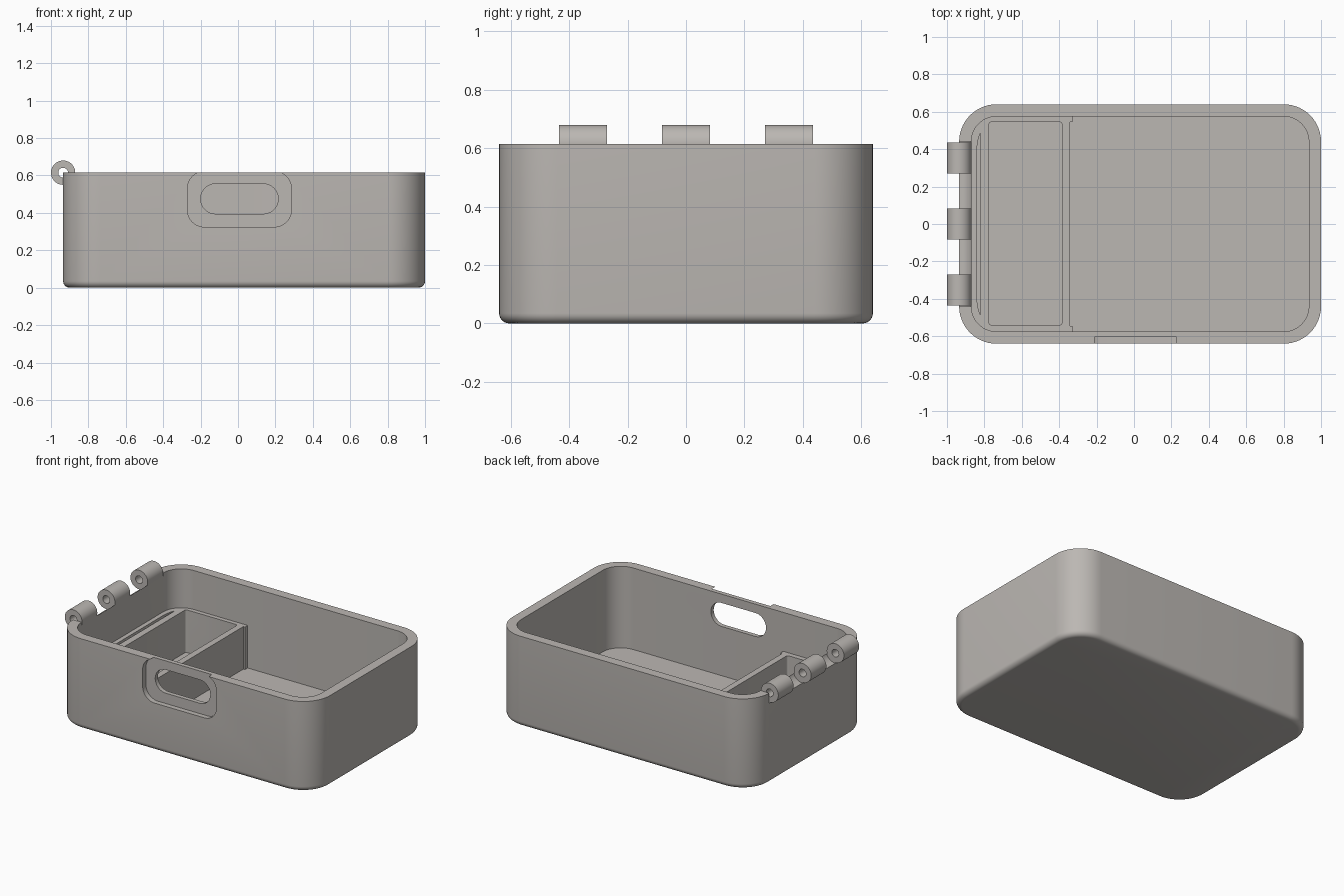
import bpy, bmesh, math
from mathutils import Matrix

if "Cube" in bpy.data.objects:
    bpy.data.objects.remove(bpy.data.objects["Cube"])

grey = bpy.data.materials.new("warm grey plastic")
grey.diffuse_color = (0.50, 0.475, 0.45, 1)
grey.use_nodes = True
grey.node_tree.nodes["Principled BSDF"].inputs["Base Color"].default_value = grey.diffuse_color


def rounded(x0, x1, y0, y1, r, n=14):
    """Outline of a rounded rectangle, counter-clockwise."""
    pts = []
    for i, (cx, cy) in enumerate([(x1 - r, y1 - r), (x0 + r, y1 - r),
                                  (x0 + r, y0 + r), (x1 - r, y0 + r)]):
        for k in range(n + 1):
            a = math.pi / 2 * (i + k / n)
            pts.append((cx + r * math.cos(a), cy + r * math.sin(a)))
    return pts


def loft(name, layers, matrix=None, closed=False):
    """Skin a list of (outline, z); cap both ends or join them in a ring."""
    bm = bmesh.new()
    rings = [[bm.verts.new((x, y, z)) for x, y in pts] for pts, z in layers]
    pairs = list(zip(rings, rings[1:]))
    if closed:
        pairs.append((rings[-1], rings[0]))
    else:
        bm.faces.new(rings[0])
        bm.faces.new(rings[-1])
    for a, b in pairs:
        for i in range(len(a)):
            j = (i + 1) % len(a)
            bm.faces.new((a[i], a[j], b[j], b[i]))
    if matrix:
        bm.transform(matrix)
    bmesh.ops.recalc_face_normals(bm, faces=bm.faces)
    me = bpy.data.meshes.new(name)
    bm.to_mesh(me)
    bm.free()
    me.materials.append(grey)
    ob = bpy.data.objects.new(name, me)
    bpy.context.collection.objects.link(ob)
    return ob


def prism(name, outline, z0, z1, matrix=None):
    return loft(name, [(outline, z0), (outline, z1)], matrix)


def rect(x0, x1, y0, y1):
    return [(x0, y0), (x1, y0), (x1, y1), (x0, y1)]


def circle(r, n=40):
    return [(r * math.cos(2 * math.pi * i / n), r * math.sin(2 * math.pi * i / n))
            for i in range(n)]


def activate(ob):
    bpy.ops.object.select_all(action='DESELECT')
    ob.select_set(True)
    bpy.context.view_layer.objects.active = ob


def cut(ob, cutter):
    cutter.hide_render = True
    mod = ob.modifiers.new("cut", 'BOOLEAN')
    mod.operation, mod.solver, mod.object = 'DIFFERENCE', 'EXACT', cutter
    activate(ob)
    bpy.ops.object.modifier_apply(modifier=mod.name)
    bpy.data.objects.remove(cutter)


def smooth(ob):
    activate(ob)
    bpy.ops.object.shade_smooth_by_angle(angle=math.radians(30))


# Box dimensions
X0, X1, Y, TOP, R = -0.935, 1.0, 0.64, 0.615, 0.2
WALL, FLOOR = 0.065, 0.06
HX, HR = X0, 0.065          # hinge axis and knuckle radius


def inset(d):
    return rounded(X0 + d, X1 - d, -Y + d, Y - d, R - d)


# Open box with a rounded bottom edge
f = 0.035
layers = [(inset(f * (1 - math.sin(a))), f * (1 - math.cos(a)))
          for a in [math.pi / 2 * k / 6 for k in range(7)]]
layers += [(inset(0), TOP), (inset(WALL), TOP), (inset(WALL), FLOOR)]
box = loft("box_shell", layers)

# Front finger recess, through slot, and clearance along the hinge
front = Matrix.Rotation(math.pi / 2, 4, 'X')      # outline (x, z), depth = -y
cut(box, prism("recess_cutter", rounded(-0.27, 0.285, 0.325, 0.621, 0.09), 0.605, 0.8, front))
cut(box, prism("slot_cutter", rounded(-0.2, 0.215, 0.395, 0.555, 0.0799), 0.5, 0.8, front))
cut(box, prism("hinge_clearance", circle(0.068), -0.44, 0.44,
               Matrix.Translation((HX, 0, TOP)) @ front))
smooth(box)

# Side compartment: deep pocket plus a narrow curved slot
tray = prism("side_compartment", inset(WALL - 0.012), 0.03, 0.35)
cut(tray, prism("end_cutter", rect(-0.33, 1.2, -0.8, 0.8), -0.1, 0.6))
cut(tray, prism("face_cutter", rect(-0.342, 1.2, -0.545, 0.545), -0.1, 0.6))
cut(tray, prism("pocket_cutter", rounded(-0.775, -0.385, -0.54, 0.545, 0.012, 4), -0.1, 0.6))
slot = [(-0.82, -0.49), (-0.82, 0.49), (-0.828, 0.47), (-0.836, 0.44), (-0.84, 0.4),
        (-0.84, -0.4), (-0.836, -0.44), (-0.828, -0.47)]
cut(tray, prism("narrow_slot_cutter", slot, FLOOR, 0.6))
smooth(tray)

# Three hinge knuckles with a pin hole
for i, yc in enumerate((-0.353, 0.0, 0.353)):
    h = 0.082
    k = loft("hinge_knuckle_%d" % (i + 1),
             [(circle(HR), -h), (circle(HR), h), (circle(0.026), h), (circle(0.026), -h)],
             Matrix.Translation((HX, yc, TOP)) @ front, closed=True)
    smooth(k)
    # Web joining the knuckle to the wall
    web = prism("hinge_web_%d" % (i + 1),
                [(HX + 0.001, 0.53), (HX + 0.0645, 0.53), (HX + 0.0645, TOP), (HX + 0.05, TOP - 0.01),
                 (HX + 0.04, TOP - 0.04), (HX + 0.001, TOP - 0.05)],
                -h, h, Matrix.Translation((0, yc, 0)) @ front)
